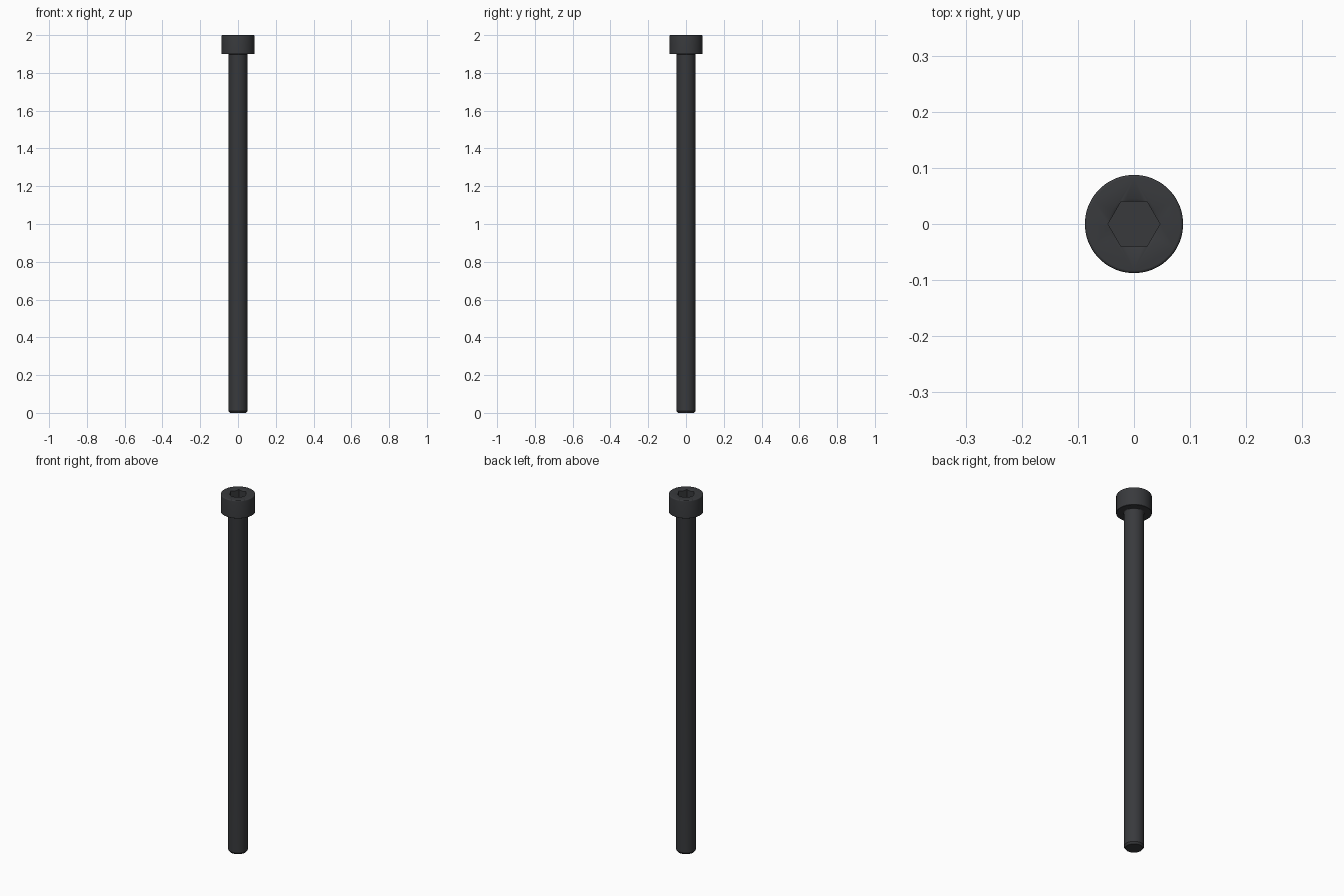
import bpy, bmesh, math

if "Cube" in bpy.data.objects:
    bpy.data.objects.remove(bpy.data.objects["Cube"])

N = 96


def new_object(name, bm):
    mesh = bpy.data.meshes.new(name)
    bmesh.ops.recalc_face_normals(bm, faces=bm.faces)
    bm.to_mesh(mesh)
    bm.free()
    obj = bpy.data.objects.new(name, mesh)
    bpy.context.collection.objects.link(obj)
    return obj


def lathe(name, profile):
    """Revolve an (r, z) profile around z; both ends are closed with caps."""
    bm = bmesh.new()
    rings = [[bm.verts.new((r * math.cos(2 * math.pi * i / N),
                            r * math.sin(2 * math.pi * i / N), z)) for i in range(N)]
             for r, z in profile]
    for a, b in zip(rings, rings[1:]):
        for i in range(N):
            j = (i + 1) % N
            bm.faces.new((a[i], a[j], b[j], b[i]))
    bm.faces.new(rings[0])
    bm.faces.new(rings[-1])
    return new_object(name, bm)


def arc(cr, cz, rad, a0, a1, steps=5):
    return [(cr + rad * math.cos(math.radians(a0 + (a1 - a0) * k / steps)),
             cz + rad * math.sin(math.radians(a0 + (a1 - a0) * k / steps)))
            for k in range(steps + 1)]


# Screw body: chamfered tip, shank, small fillet under the head, rounded head rim
profile = [(0.043, 0), (0.05, 0.01)]
profile += arc(0.054, 1.896, 0.004, 180, 90)
profile += [(0.0865, 1.9), (0.0875, 1.901)]
profile += arc(0.0825, 1.995, 0.005, 0, 90)
screw = lathe("socket_head_screw", profile)

# Hex socket cutter, corners on the x axis
bm = bmesh.new()
ring = [bm.verts.new((0.0462 * math.cos(k * math.pi / 3),
                      0.0462 * math.sin(k * math.pi / 3), 1.95)) for k in range(6)]
base = bm.faces.new(ring)
top = bmesh.ops.extrude_face_region(bm, geom=[base])
bmesh.ops.translate(bm, vec=(0, 0, 0.1),
                    verts=[g for g in top["geom"] if isinstance(g, bmesh.types.BMVert)])
if base.is_valid is False or len(bm.faces) < 8:
    bm.faces.new(ring)
hex_cutter = new_object("hex_cutter", bm)

# Countersink cutter at the socket mouth
cone_cutter = lathe("countersink_cutter", [(0.034, 1.9935), (0.0453, 2.0), (0.0488, 2.002)])

for cutter in (hex_cutter, cone_cutter):
    mod = screw.modifiers.new(cutter.name, "BOOLEAN")
    mod.operation = "DIFFERENCE"
    mod.solver = "EXACT"
    mod.object = cutter
    cutter.hide_render = True

bpy.ops.object.select_all(action="DESELECT")
bpy.context.view_layer.objects.active = screw
screw.select_set(True)
for mod in list(screw.modifiers):
    bpy.ops.object.modifier_apply(modifier=mod.name)
for cutter in (hex_cutter, cone_cutter):
    bpy.data.objects.remove(cutter)
bpy.ops.object.shade_smooth_by_angle(angle=math.radians(30))

# Black oxide finish
mat = bpy.data.materials.new("black_oxide")
mat.diffuse_color = (0.04, 0.042, 0.046, 1)
mat.use_nodes = True
mat.node_tree.nodes["Principled BSDF"].inputs["Base Color"].default_value = mat.diffuse_color
screw.data.materials.clear()
screw.data.materials.append(mat)
